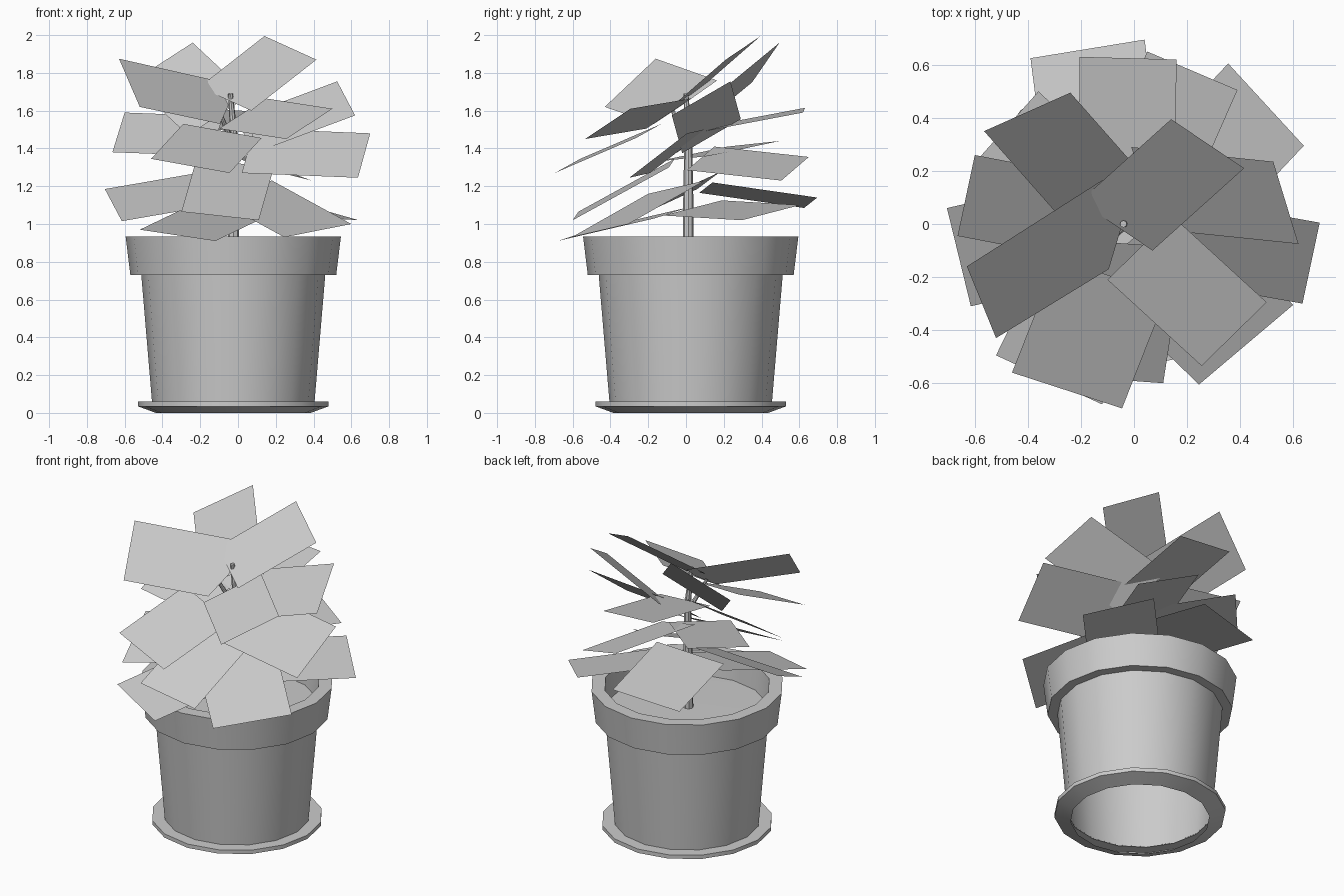
import bpy, bmesh, math
from mathutils import Vector

if "Cube" in bpy.data.objects:
    bpy.data.objects.remove(bpy.data.objects["Cube"])

grey = bpy.data.materials.new("plain grey")
grey.diffuse_color = (0.6, 0.6, 0.6, 1)
grey.use_nodes = True
grey.node_tree.nodes["Principled BSDF"].inputs["Base Color"].default_value = grey.diffuse_color
CX, CY = -0.025, 0.025      # pot axis


def add_mesh(name, verts, faces, smooth=False):
    me = bpy.data.meshes.new(name)
    me.from_pydata([tuple(v) for v in verts], [], faces)
    me.materials.append(grey)
    if smooth:
        me.shade_smooth()
        me.set_sharp_from_angle(angle=math.radians(30))
    ob = bpy.data.objects.new(name, me)
    bpy.context.collection.objects.link(ob)
    return ob


def lathe(name, profile, sides=16, cap=False):
    verts = [(CX + r * math.cos(2 * math.pi * k / sides),
              CY + r * math.sin(2 * math.pi * k / sides), z)
             for r, z in profile for k in range(sides)]
    faces = []
    for i in range(len(profile) - 1):
        for k in range(sides):
            n = (k + 1) % sides
            faces.append((i * sides + k, i * sides + n,
                          (i + 1) * sides + n, (i + 1) * sides + k))
    if cap:
        faces.append(tuple((len(profile) - 1) * sides + k for k in range(sides)))
    return add_mesh(name, verts, faces, True)


def tube(name, points, radii, sides=8):
    pts = [Vector(p) for p in points]
    verts, faces = [], []
    for i, p in enumerate(pts):
        d = (pts[min(i + 1, len(pts) - 1)] - pts[max(i - 1, 0)]).normalized()
        u = d.cross(Vector((0, 1, 0))).normalized()
        v = d.cross(u)
        for k in range(sides):
            a = -2 * math.pi * k / sides
            verts.append(p + radii[i] * (u * math.cos(a) + v * math.sin(a)))
    for i in range(len(pts) - 1):
        for k in range(sides):
            n = (k + 1) % sides
            faces.append((i * sides + k, i * sides + n,
                          (i + 1) * sides + n, (i + 1) * sides + k))
    faces.append(tuple((len(pts) - 1) * sides + k for k in range(sides)))
    return add_mesh(name, verts, faces, True)


def leaf(name, tip_a, tip_b, base_b, extra=None):
    """Flat leaf from two tip corners and one base corner."""
    a, b, c = Vector(tip_a), Vector(tip_b), Vector(base_b)
    verts = [a, b, c] + ([Vector(e) for e in extra] if extra else [a + c - b])
    n = (b - a).cross(c - b)
    if n.z < 0:
        verts.reverse()
    add_mesh(name, verts, [tuple(range(len(verts)))])


# Saucer, open underneath
lathe("saucer", [(0.41, 0), (0.505, 0.035), (0.505, 0.06), (0.43, 0.06)])
# Pot wall, rim and soil
lathe("pot", [(0.43, 0.055), (0.487, 0.73), (0.545, 0.73), (0.57, 0.935),
              (0.49, 0.935), (0.475, 0.78)])
lathe("soil", [(0.478, 0.78), (0.2, 0.785)], cap=True)

# Stem and upper stalk
tube("stem", [(-0.025, 0.012, 0.77), (-0.022, 0.012, 1.2), (-0.02, 0.012, 1.45),
              (-0.04, 0.0, 1.69)], [0.03, 0.026, 0.02, 0.013])
tube("stalk", [(-0.02, 0.012, 1.4), (-0.06, -0.03, 1.5), (-0.1, -0.07, 1.6)],
     [0.016, 0.013, 0.01])

# Top tier of leaves
leaf("leaf_top_left", (-0.63, -0.16, 1.875), (-0.52, -0.43, 1.62), (-0.095, -0.17, 1.53),
     [(-0.05, -0.02, 1.63), (-0.12, 0.165, 1.76)])
leaf("leaf_top_right", (0.14, 0.395, 1.995), (0.415, 0.21, 1.87), (0.07, -0.10, 1.60))
leaf("leaf_top_front", (0.5, -0.295, 1.61), (0.255, -0.535, 1.45), (-0.1, -0.21, 1.505))
leaf("leaf_top_back", (-0.24, 0.495, 1.96), (-0.565, 0.35, 1.75), (-0.265, 0.01, 1.47))

# Middle tier
leaf("leaf_mid_front", (-0.46, -0.56, 1.345), (-0.045, -0.695, 1.27), (0.125, -0.265, 1.455))
leaf("leaf_mid_right", (0.525, 0.235, 1.755), (0.62, -0.075, 1.575), (0.085, -0.02, 1.375))
leaf("leaf_mid_right_low", (0.70, 0.005, 1.48), (0.635, -0.30, 1.245), (0.02, -0.19, 1.27))
leaf("leaf_mid_back", (-0.205, 0.63, 1.615), (0.16, 0.62, 1.59), (0.155, 0.04, 1.48))
leaf("leaf_mid_left", (-0.60, 0.26, 1.59), (-0.665, -0.045, 1.38), (-0.145, -0.145, 1.36))
leaf("leaf_mid_back_left", (-0.36, 0.50, 1.44), (-0.61, 0.22, 1.41), (-0.21, -0.16, 1.33))
leaf("leaf_mid_back_right", (0.05, 0.65, 1.355), (0.39, 0.505, 1.23), (0.17, 0.005, 1.285))

# Bottom tier
leaf("leaf_low_front", (-0.30, -0.57, 1.065), (0.11, -0.60, 1.02), (0.19, -0.09, 1.30))
leaf("leaf_low_front_left", (-0.52, -0.495, 0.97), (-0.12, -0.68, 0.91), (0.13, -0.165, 1.03))
leaf("leaf_low_front_right", (0.60, -0.305, 1.0), (0.245, -0.605, 0.93), (-0.175, -0.20, 1.16))
leaf("leaf_low_left", (-0.705, 0.06, 1.185), (-0.615, -0.31, 1.015), (-0.095, -0.19, 1.105))
leaf("leaf_low_back_right", (0.355, 0.605, 1.10), (0.64, 0.295, 1.02), (0.25, -0.12, 1.045))
leaf("leaf_low_back", (0.04, 0.695, 1.14), (-0.39, 0.625, 1.085), (-0.32, 0.07, 1.165))
